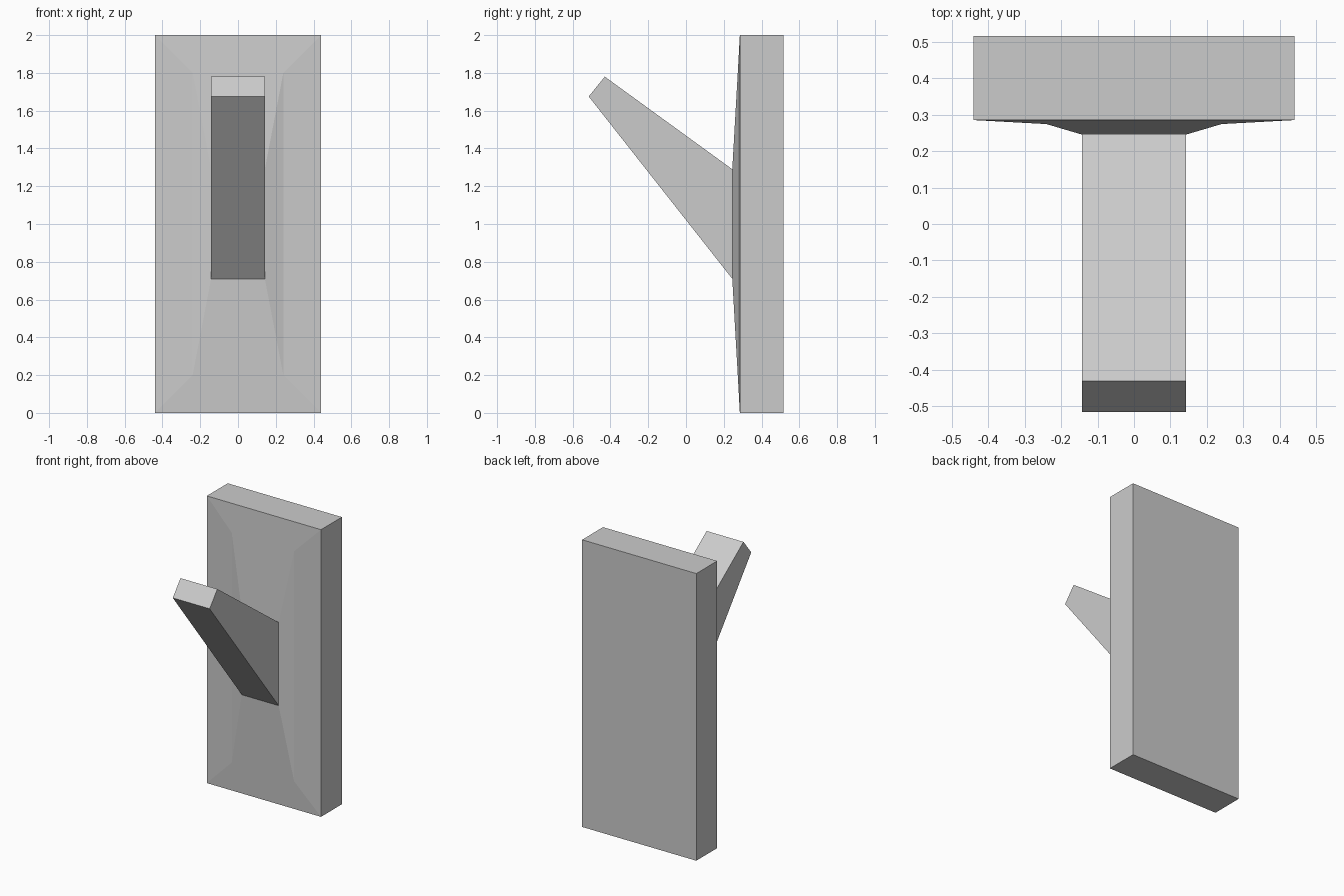
import bpy, bmesh

if "Cube" in bpy.data.objects:
    bpy.data.objects.remove(bpy.data.objects["Cube"])


def ring(w, y_low, z_low, y_high, z_high):
    """Rectangle of half width w, tilted between a lower and an upper edge."""
    return [(-w, y_low, z_low), (w, y_low, z_low),
            (w, y_high, z_high), (-w, y_high, z_high)]


def upright(w, y, z_low, z_high):
    return ring(w, y, z_low, y, z_high)


def loft(name, rings, cap_start, cap_end):
    """Join successive four-cornered rings with flat faces."""
    bm = bmesh.new()
    rows = [[bm.verts.new(p) for p in r] for r in rings]
    for a, b in zip(rows, rows[1:]):
        for i in range(4):
            j = (i + 1) % 4
            bm.faces.new((a[i], a[j], b[j], b[i]))
    if cap_start:
        bm.faces.new(rows[0][::-1])
    if cap_end:
        bm.faces.new(rows[-1])
    # rings run from back to front, so make the winding point outward
    if cap_start:
        bm.normal_update()
        if bm.faces[:][-1].normal.y < 0 and not cap_end:
            bmesh.ops.reverse_faces(bm, faces=bm.faces[:])
    me = bpy.data.meshes.new(name)
    bm.to_mesh(me)
    bm.free()
    ob = bpy.data.objects.new(name, me)
    bpy.context.collection.objects.link(ob)
    return ob


# Lever root, shared by both parts
root = upright(0.142, 0.245, 0.71, 1.29)

# Wall plate: thick slab with a shallow raised front
loft("wall_plate", [
    upright(0.44, 0.515, 0.0, 2.0),
    upright(0.44, 0.285, 0.0, 2.0),
    upright(0.24, 0.274, 0.2, 1.8),
    root,
], cap_start=True, cap_end=False)

# Tapered toggle lever pointing up and forward
loft("toggle_lever", [
    root,
    ring(0.142, -0.515, 1.675, -0.43, 1.78),
], cap_start=False, cap_end=True)
